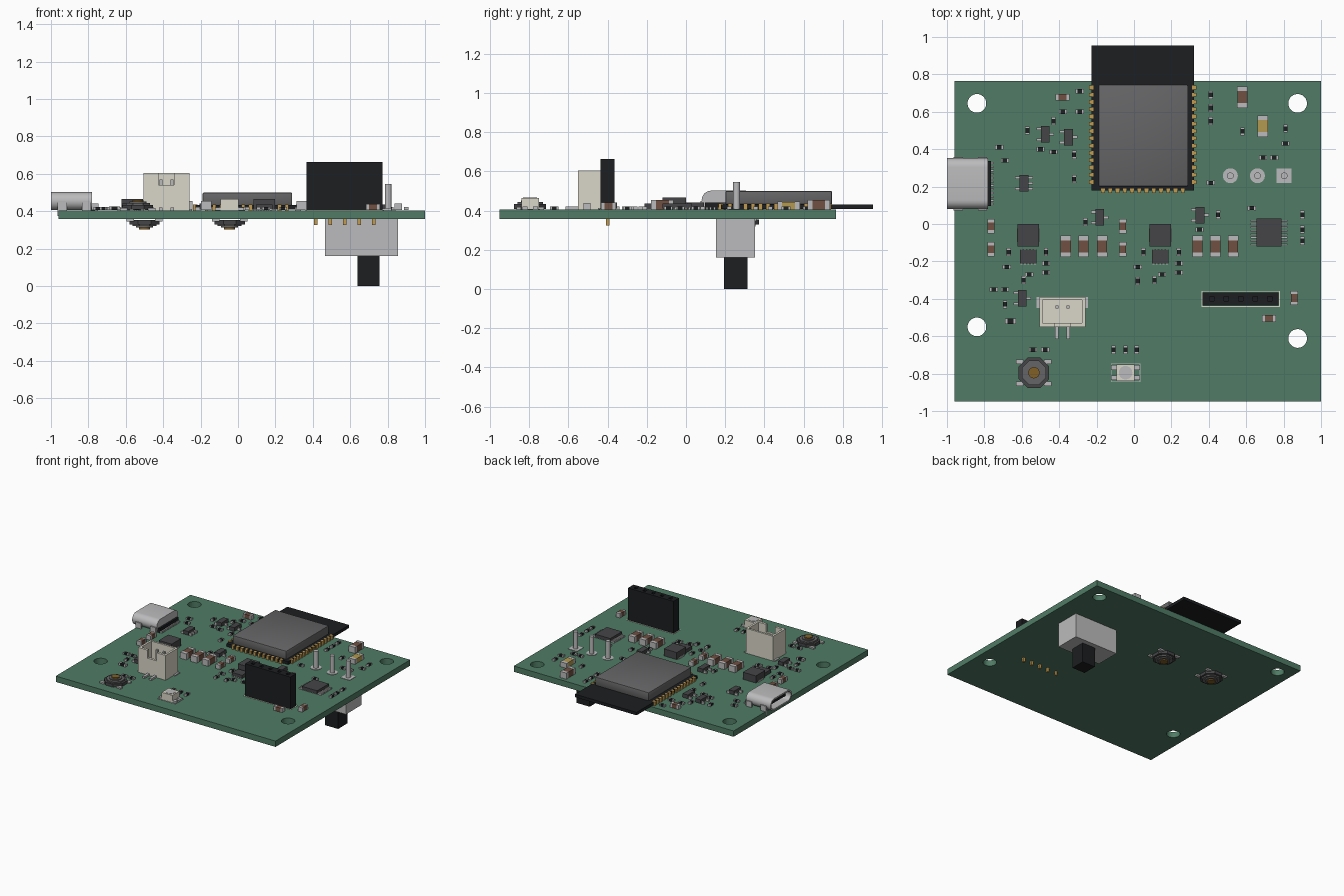
import bpy, bmesh, math
from mathutils import Matrix, Vector

if "Cube" in bpy.data.objects:
    bpy.data.objects.remove(bpy.data.objects["Cube"])

TOP, BOT = 0.405, 0.358   # board surfaces


def mat(name, r, g, b):
    m = bpy.data.materials.new(name)
    m.diffuse_color = (r, g, b, 1)
    m.use_nodes = True
    m.node_tree.nodes["Principled BSDF"].inputs["Base Color"].default_value = m.diffuse_color
    return m


GREEN = mat("green_mask", 0.08, 0.20, 0.13)
BLACK = mat("black_plastic", 0.012, 0.013, 0.015)
DARK = mat("dark_grey", 0.06, 0.06, 0.065)
CAN = mat("can_grey", 0.13, 0.13, 0.135)
SILVER = mat("silver", 0.5, 0.5, 0.51)
CREAM = mat("cream", 0.70, 0.68, 0.58)
GOLD = mat("gold", 0.55, 0.33, 0.08)
BROWN = mat("brown_ceramic", 0.16, 0.08, 0.055)
AMBER = mat("amber", 0.22, 0.12, 0.02)
YELLOW = mat("yellow", 0.45, 0.32, 0.08)


class Part:
    """Collects primitives into one named object."""

    def __init__(self, name, material=None):
        self.name, self.material, self.bm = name, material, bmesh.new()

    def box(self, x, y, sx, sy, z0, z1):
        bmesh.ops.create_cube(self.bm, size=1, matrix=Matrix.Translation((x, y, (z0 + z1) / 2))
                              @ Matrix.Diagonal((sx, sy, z1 - z0, 1)))

    def cyl(self, x, y, r, z0, z1, n=32, r2=None):
        bmesh.ops.create_cone(self.bm, cap_ends=True, segments=n, radius1=r,
                              radius2=r if r2 is None else r2, depth=abs(z1 - z0),
                              matrix=Matrix.Translation((x, y, (z0 + z1) / 2))
                              @ Matrix.Rotation(math.pi / n, 4, 'Z'))

    def frame(self, x, y, sx, sy, t, z0, z1):
        for s in (-1, 1):
            self.box(x + s * (sx - t) / 2, y, t, sy, z0, z1)
            self.box(x, y + s * (sy - t) / 2, sx - 2 * t, t, z0, z1)

    def done(self, smooth=False, bevel=0):
        if bevel:
            bmesh.ops.bevel(self.bm, geom=self.bm.edges[:], offset=bevel, segments=2,
                            affect='EDGES', profile=0.5)
        me = bpy.data.meshes.new(self.name)
        self.bm.to_mesh(me)
        self.bm.free()
        ob = bpy.data.objects.new(self.name, me)
        bpy.context.collection.objects.link(ob)
        if self.material:
            me.materials.append(self.material)
        if smooth:
            activate(ob)
            bpy.ops.object.shade_smooth_by_angle()
        return ob


def activate(ob):
    bpy.ops.object.select_all(action='DESELECT')
    ob.select_set(True)
    bpy.context.view_layer.objects.active = ob


def cut(ob, cutter):
    cutter.hide_render = True
    m = ob.modifiers.new("cut", 'BOOLEAN')
    m.operation, m.solver, m.object = 'DIFFERENCE', 'EXACT', cutter
    activate(ob)
    bpy.ops.object.modifier_apply(modifier=m.name)
    bpy.data.objects.remove(cutter)


# Board with four mounting holes
board = Part("circuit_board", GREEN)
board.box(0.02, -0.0925, 1.96, 1.715, BOT, TOP)
holes = Part("hole_cutter")
for x, y in ((-0.84, 0.645), (0.875, 0.645), (-0.84, -0.55), (0.875, -0.612)):
    holes.cyl(x, y, 0.05, BOT - 0.1, TOP + 0.1)
cut(board.done(), holes.done())

# Radio module: carrier, shield can, edge pads
p = Part("module_carrier", BLACK)
p.box(0.047, 0.567, 0.55, 0.776, TOP + 0.003, 0.432)
p.done()
p = Part("module_shield", CAN)
p.box(0.05, 0.473, 0.48, 0.545, 0.43, 0.5)
p.done(True, bevel=0.008)
p = Part("module_pads", GOLD)
for i in range(14):
    for x in (-0.228, 0.322):
        p.box(x, 0.225 + i * 0.0388, 0.024, 0.02, TOP, 0.435)
for i in range(12):
    p.box(-0.166 + i * 0.0388, 0.179, 0.02, 0.024, TOP, 0.435)
p.done()

# Socket header with sockets and pin tails
p = Part("header_socket", BLACK)
p.box(0.57, -0.4, 0.405, 0.07, TOP, 0.663)
c, tails = Part("socket_cutter"), Part("header_pins", GOLD)
for i in range(5):
    x = 0.415 + i * 0.0777
    c.box(x, -0.4, 0.024, 0.024, 0.5, 0.7)
    tails.box(x, -0.4, 0.018, 0.018, 0.325, TOP)
cut(p.done(), c.done())
tails.done()
p = Part("header_outline", CREAM)
p.frame(0.57, -0.4, 0.42, 0.086, 0.005, TOP, TOP + 0.002)
p.done()

# Slide switch under the board, pins coming through
p = Part("switch_body", SILVER)
p.box(0.66, 0.252, 0.39, 0.2, 0.16, BOT)
p.done()
p = Part("switch_slider", BLACK)
p.box(0.698, 0.254, 0.116, 0.118, 0, 0.16)
p.done()
p = Part("switch_pins", SILVER)
for x in (0.515, 0.66, 0.803):
    p.cyl(x, 0.258, 0.018, BOT, 0.545, 16)
    if x < 0.8:
        p.cyl(x, 0.258, 0.04, TOP, TOP + 0.003)
    else:
        p.box(x, 0.258, 0.08, 0.08, TOP, TOP + 0.003)
p.done(True)

# USB style port: hollow stadium shell with tongue
def stadium(x, hw, hz, cy=0.216, cz=0.4535):
    pts = []
    for i in range(26):
        a = -math.pi / 2 + math.pi * (i % 13) / 12
        s = 1 if i < 13 else -1
        pts.append(Vector((x, cy + s * (hw - hz + hz * math.cos(a)), cz + s * hz * math.sin(a))))
    return pts


p = Part("port_shell", SILVER)
loops = [[p.bm.verts.new(v) for v in stadium(*s)] for s in
         ((-0.78, 0.136, 0.048), (-1, 0.136, 0.048), (-1, 0.124, 0.036), (-0.83, 0.124, 0.036))]
for a, b in zip(loops, loops[1:]):
    for i in range(26):
        j = (i + 1) % 26
        p.bm.faces.new((a[i], a[j], b[j], b[i]))
p.bm.faces.new(loops[0])
p.bm.faces.new(loops[-1])
bmesh.ops.recalc_face_normals(p.bm, faces=p.bm.faces[:])
for x in (-0.94, -0.81):
    for y in (0.08, 0.352):
        p.box(x, y, 0.05, 0.014, TOP - 0.03, TOP + 0.045)
for i in range(12):
    p.box(-0.765, 0.106 + i * 0.02, 0.035, 0.01, TOP, TOP + 0.012)
p.done(True)
p = Part("port_tongue", BLACK)
p.box(-0.9, 0.216, 0.14, 0.19, 0.444, 0.463)
p.box(-0.775, 0.216, 0.02, 0.24, TOP, 0.44)
p.done()

# Battery connector: open shroud with notched front
p = Part("battery_connector", CREAM)
p.box(-0.3825, -0.47, 0.245, 0.16, TOP, 0.45)
p.box(-0.3825, -0.398, 0.245, 0.016, 0.45, 0.605)
for s in (-1, 1):
    p.box(-0.3825 + s * 0.114, -0.47, 0.017, 0.16, 0.45, 0.605)
    p.box(-0.3825 + s * 0.082, -0.54, 0.081, 0.02, 0.45, 0.605)
p.box(-0.3825, -0.54, 0.084, 0.02, 0.45, 0.54)
p.done()
p = Part("battery_connector_pins", SILVER)
for x in (-0.413, -0.352):
    p.box(x, -0.443, 0.016, 0.016, 0.45, 0.57)
    p.box(x, -0.58, 0.02, 0.07, TOP, 0.42)
for x in (-0.505, -0.26):
    p.box(x, -0.42, 0.03, 0.06, TOP, 0.412)
p.done()

# Push buttons: one on top, two underneath
for name, x, y, z, d in (("top_button", -0.535, -0.795, TOP, 1),
                         ("under_button_left", -0.5, 0.29, BOT, -1),
                         ("under_button_right", -0.045, 0.29, BOT, -1)):
    def span(a, b):
        return sorted((z + d * a, z + d * b))
    p = Part(name + "_body", DARK)
    p.cyl(x, y, 0.088, *span(0.004, 0.028), n=8)
    p.done()
    p = Part(name + "_plate", CAN)
    p.cyl(x, y, 0.07, *span(0.028, 0.038), n=8)
    p.cyl(x, y, 0.046, *span(0.038, 0.046))
    p.done(True)
    p = Part(name + "_cap", AMBER)
    p.cyl(x, y, 0.03, *span(0.046, 0.055))
    p.done(True)
    p = Part(name + "_terminals", SILVER)
    for sx in (-1, 1):
        for sy in (-1, 1):
            p.box(x + sx * 0.075, y + sy * 0.058, 0.04, 0.024, *span(0, 0.012))
    p.done()

# Indicator light
p = Part("indicator_body", CREAM)
p.box(-0.045, -0.795, 0.095, 0.09, TOP, 0.464)
p.done()
p = Part("indicator_terminals", SILVER)
for s in (-1, 1):
    for t in (-1, 1):
        p.box(-0.045 + s * 0.057, -0.795 + t * 0.027, 0.04, 0.026, TOP, 0.42)
p.cyl(-0.045, -0.795, 0.036, 0.464, 0.466)
p.frame(-0.045, -0.795, 0.158, 0.1, 0.004, TOP, TOP + 0.002)
p.done(True)

# Chips and inductors, all metal leads collected together
chips, leads = Part("chips", DARK), Part("component_leads", SILVER)
coils = Part("inductors", DARK)
for x in (-0.565, 0.14):
    coils.box(x, -0.06, 0.115, 0.12, TOP + 0.004, 0.466)
    leads.box(x, -0.06, 0.122, 0.07, TOP, TOP + 0.012)
    chips.box(x, -0.175, 0.09, 0.075, TOP + 0.003, 0.435)
    for i in range(5):
        leads.box(x - 0.036 + i * 0.018, -0.175, 0.009, 0.083, TOP, TOP + 0.008)
chips.box(0.722, -0.045, 0.135, 0.15, TOP + 0.006, 0.437)
for i in range(8):
    leads.box(0.722, -0.108 + i * 0.018, 0.2, 0.009, TOP, TOP + 0.012)
for x, y in ((-0.475, 0.48), (-0.35, 0.465), (-0.588, 0.218), (-0.183, 0.035),
             (0.353, 0.048), (-0.597, -0.397)):
    chips.box(x, y, 0.046, 0.088, TOP + 0.005, 0.44)
    for s in (-0.029, 0.029):
        leads.box(x - 0.032, y + s, 0.03, 0.014, TOP, TOP + 0.018)
    for s in ((-0.029, 0, 0.029) if x == -0.588 else (0,)):
        leads.box(x + 0.032, y + s, 0.03, 0.014, TOP, TOP + 0.018)


# Two-terminal parts: body with metal ends
def passive(part, x, y, length, width, height, vertical):
    e = length * 0.22

    def put(target, off, ln, w, h):
        if vertical:
            target.box(x, y + off, w, ln, TOP + 0.001, TOP + h)
        else:
            target.box(x + off, y, ln, w, TOP + 0.001, TOP + h)
    put(part, 0, length - 2 * e, width * 0.96, height * 0.97)
    for s in (-1, 1):
        put(leads, s * (length - e) / 2, e, width, height)


caps, res, crystal = Part("capacitors", BROWN), Part("resistors", BLACK), Part("yellow_capacitor", YELLOW)
for x in (-0.365, -0.27, -0.17, 0.34, 0.435, 0.53):
    passive(caps, x, -0.12, 0.115, 0.056, 0.05, True)
passive(caps, 0.58, 0.678, 0.115, 0.056, 0.05, True)
passive(crystal, 0.688, 0.523, 0.115, 0.058, 0.04, True)
for x, y in ((-0.765, -0.012), (-0.765, -0.135), (-0.06, -0.012), (-0.06, -0.135), (0.857, -0.395)):
    passive(caps, x, y, 0.075, 0.038, 0.036, True)
for x, y in ((-0.382, 0.678), (0.722, -0.505)):
    passive(caps, x, y, 0.075, 0.036, 0.034, False)
passive(res, -0.66, -0.52, 0.06, 0.028, 0.02, False)
flat = ((-.29, .71), (-.38, .6), (-.29, .6), (-.72, .41), (-.69, .34), (-.5, .4), (-.43, .385),
        (.81, .43), (.69, .355), (.75, .355), (.41, .22), (.63, .085), (.35, -.03), (-.68, -.23),
        (-.47, -.21), (-.47, -.26), (.24, -.21), (.24, -.26), (-.56, -.27), (-.75, -.35),
        (-.69, -.35), (-.54, -.672), (-.475, -.672), (.15, -.27), (.02, -.23))
upright = ((-.57, .5), (-.43, .55), (-.32, .37), (-.32, .24), (.41, .69), (.41, .62), (.41, .55),
           (.58, .495), (.81, .51), (.9, .05), (.9, -.03), (.9, -.09), (-.26, .01), (.45, .05),
           (-.67, -.15), (-.47, -.15), (.05, -.15), (.24, -.15), (-.59, -.3), (.02, -.305),
           (.11, -.3), (-.69, -.43), (-.11, -.672), (-.045, -.672), (.015, -.672))
for pts, v in ((flat, False), (upright, True)):
    for x, y in pts:
        passive(res, x, y, 0.044, 0.023, 0.017, v)
for part in (chips, leads, coils, caps, res, crystal):
    part.done()
